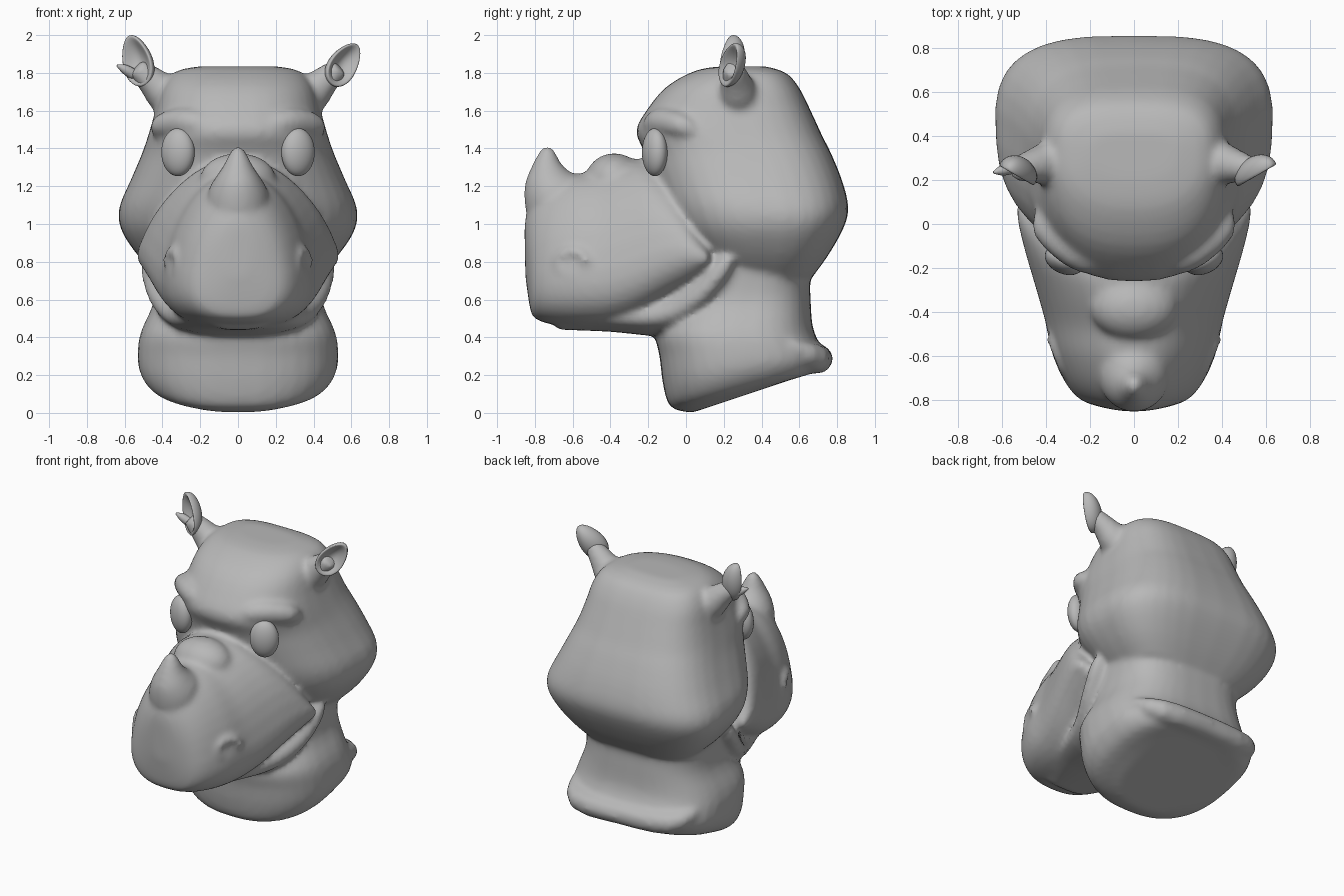
import bpy, bmesh
from math import sin, cos, pi, copysign, radians
from mathutils import Vector, Matrix

if "Cube" in bpy.data.objects:
    bpy.data.objects.remove(bpy.data.objects["Cube"], do_unlink=True)

grey = bpy.data.materials.new("clay_grey")
grey.use_nodes = True
grey.diffuse_color = (0.48, 0.48, 0.48, 1)
grey.node_tree.nodes["Principled BSDF"].inputs["Base Color"].default_value = grey.diffuse_color


def spline(rows, steps=3):
    """Smoothly interpolate rows of numbers (Catmull-Rom)."""
    out = []
    for k in range(len(rows) - 1):
        p, q = rows[k], rows[k + 1]
        before, after = rows[max(k - 1, 0)], rows[min(k + 2, len(rows) - 1)]
        for i in range(steps):
            t = i / steps
            h, m, n = t * t * (3 - 2 * t), t * (1 - t) ** 2 / 2, t * t * (1 - t) / 2
            out.append([b + (c - b) * h + (c - a) * m - (d - b) * n
                        for a, b, c, d in zip(before, p, q, after)])
    return out + [list(rows[-1])]


def skin_rings(bm, rings):
    """Bridge rings of points and cap both ends."""
    rings = [[bm.verts.new(p) for p in ring] for ring in rings]
    faces = [bm.faces.new(rings[0]), bm.faces.new(rings[-1][::-1])]
    for r, s in zip(rings, rings[1:]):
        for i in range(len(r)):
            j = (i + 1) % len(r)
            faces.append(bm.faces.new((r[j], r[i], s[i], s[j])))
    bmesh.ops.recalc_face_normals(bm, faces=faces)


def loft(bm, sections, taper=0.0, near=2.4, far=2.4, sides=36):
    """Skin superellipse rings; each section = (y, z, y, z, half width)."""
    rings = []
    for ya, za, yb, zb, half in spline(sections):
        ring = []
        for i in range(sides):
            a = 2 * pi * i / sides
            power = near if cos(a) > 0 else far
            u = copysign(abs(cos(a)) ** (2 / power), -cos(a))
            v = copysign(abs(sin(a)) ** (2 / power), sin(a))
            t = (u + 1) / 2
            ring.append((half * v * (1 + taper * u), ya + (yb - ya) * t, za + (zb - za) * t))
        rings.append(ring)
    skin_rings(bm, rings)


def tube(bm, path, sides=12):
    """Sweep a circle along rows of (x, y, z, radius)."""
    rows = spline(path)
    rings = []
    for k, row in enumerate(rows):
        ahead = Vector(rows[min(k + 1, len(rows) - 1)][:3]) - Vector(rows[max(k - 1, 0)][:3])
        turn = ahead.to_track_quat('Z', 'Y')
        rings.append([Vector(row[:3]) + turn @ Vector((cos(a), sin(a), 0)) * row[3]
                      for a in [2 * pi * i / sides for i in range(sides)]])
    skin_rings(bm, rings)


def blob(bm, centre, radii, yaw=0):
    m = (Matrix.Translation(centre) @ Matrix.Rotation(radians(yaw), 4, 'Z')
         @ Matrix.Diagonal((*radii, 1)))
    bmesh.ops.create_uvsphere(bm, u_segments=32, v_segments=18, radius=1, matrix=m)


def finish(bm, name):
    mesh = bpy.data.meshes.new(name)
    bm.to_mesh(mesh)
    bm.free()
    mesh.materials.append(grey)
    for p in mesh.polygons:
        p.use_smooth = True
    ob = bpy.data.objects.new(name, mesh)
    bpy.context.collection.objects.link(ob)
    return ob


bm = bmesh.new()
# Cranium, from crown down to the nape
loft(bm, [(.2, 1.835, .42, 1.835, .2), (.06, 1.815, .53, 1.8, .33),
          (-.1, 1.73, .6, 1.72, .40), (-.21, 1.6, .66, 1.6, .435),
          (-.265, 1.49, .72, 1.47, .47), (-.22, 1.38, .77, 1.37, .505),
          (-.18, 1.25, .83, 1.22, .565), (-.13, 1.1, .86, 1.08, .625),
          (-.07, .97, .83, .97, .615), (.02, .85, .75, .83, .53),
          (.1, .74, .67, .72, .42)], taper=.05, near=2.4, far=3.1)
# Neck with a slanted base
loft(bm, [(.03, 0, .66, .21, .28), (-.08, .03, .73, .23, .44),
          (-.12, .14, .74, .3, .52), (-.14, .3, .70, .38, .53),
          (-.16, .42, .67, .46, .51), (-.1, .55, .66, .6, .45),
          (-.05, .7, .66, .72, .44), (0, .9, .7, .9, .45)], near=2.5, far=2.9)
# Muzzle, from the nose back to the cheeks
loft(bm, [(-.855, .98, -.85, .72, .05), (-.845, 1.05, -.825, .55, .15),
          (-.8, 1.14, -.8, .5, .23), (-.72, 1.21, -.72, .47, .295),
          (-.6, 1.26, -.58, .45, .35), (-.48, 1.28, -.42, .45, .38),
          (-.35, 1.33, -.26, .49, .42), (-.22, 1.34, -.08, .58, .465),
          (-.1, 1.25, .06, .66, .495), (.04, 1.02, .13, .74, .5),
          (.09, .93, .14, .8, .46)], taper=.28, near=2.3, far=2.6)
# Lower jaw
loft(bm, [(-.72, .58, -.68, .44, .16), (-.45, .58, -.4, .43, .28),
          (-.15, .62, -.12, .41, .385), (.03, .74, .08, .49, .475),
          (.16, .88, .22, .63, .515), (.22, .9, .27, .74, .5)], near=2.6, far=2.3)
# Nose horn and the low bump behind it
loft(bm, [(-.82, .98, -.6, 1.1, .14), (-.85, 1.08, -.57, 1.24, .158),
          (-.855, 1.2, -.62, 1.28, .12), (-.82, 1.3, -.66, 1.32, .077),
          (-.785, 1.37, -.69, 1.38, .045), (-.76, 1.41, -.71, 1.41, .015)], near=2, far=2)
blob(bm, (0, -.38, 1.24), (.2, .15, .135))
# Torn rim at the back of the neck
tube(bm, [(-.45, .54, .36, .04), (-.34, .66, .3, .075), (0, .7, .29, .075),
          (.34, .68, .29, .075), (.45, .54, .36, .04)])
for s in (-1, 1):
    # Brow ridge
    tube(bm, [(s * .05, -.17, 1.47, .05), (s * .14, -.17, 1.5, .07),
              (s * .27, -.13, 1.54, .075), (s * .4, -.02, 1.52, .065),
              (s * .42, .06, 1.48, .03)])
    # Ear root
    tube(bm, [(s * .33, .29, 1.62, .1), (s * .4, .275, 1.7, .1),
              (s * .46, .265, 1.76, .08), (s * .54, .25, 1.83, .055)])
    # Wrinkled nostril rim
    tube(bm, [(s * (.345 + .03 * cos(a)), -.6 + .075 * cos(a), .79 + .065 * sin(a), .026)
              for a in [pi * k / 5 for k in range(9)]])
skin = finish(bm, "head")
remesh = skin.modifiers.new("fuse", 'REMESH')
remesh.mode = 'VOXEL'
remesh.voxel_size = .018
remesh.use_smooth_shade = True
relax = skin.modifiers.new("relax", 'SMOOTH')
relax.factor = .5
relax.iterations = 9

# Eyes
for s, side in ((-1, "right"), (1, "left")):
    bm = bmesh.new()
    blob(bm, (s * .318, -.165, 1.38), (.093, .062, .127), yaw=s * 24)
    finish(bm, side + "_eye")

# Cupped ears: the front half of each ball is dished, leaving a rounded rim
for side, centre, size, lean, yaw in (
        ("right", (-.535, .235, 1.865), (.085, .075, .14), -18, -30),
        ("left", (.56, .235, 1.845), (.08, .075, .132), 38, 30)):
    bm = bmesh.new()
    blob(bm, (0, 0, 0), (1, 1, 1))
    for v in bm.verts:
        if v.co.y < 0:
            v.co.y += 1.45 * v.co.y ** 2
        v.co.x *= 1 - .2 * v.co.z
    bm.transform(Matrix.Translation(centre) @ Matrix.Rotation(radians(yaw), 4, 'Z')
                 @ Matrix.Rotation(radians(lean), 4, 'Y') @ Matrix.Diagonal((*size, 1)))
    finish(bm, side + "_ear")

# Folded flap on the outer edge of the right ear
bm = bmesh.new()
tube(bm, [(-.55, .26, 1.79, .03), (-.6, .245, 1.82, .025), (-.64, .235, 1.84, .006)])
finish(bm, "right_ear_flap")
